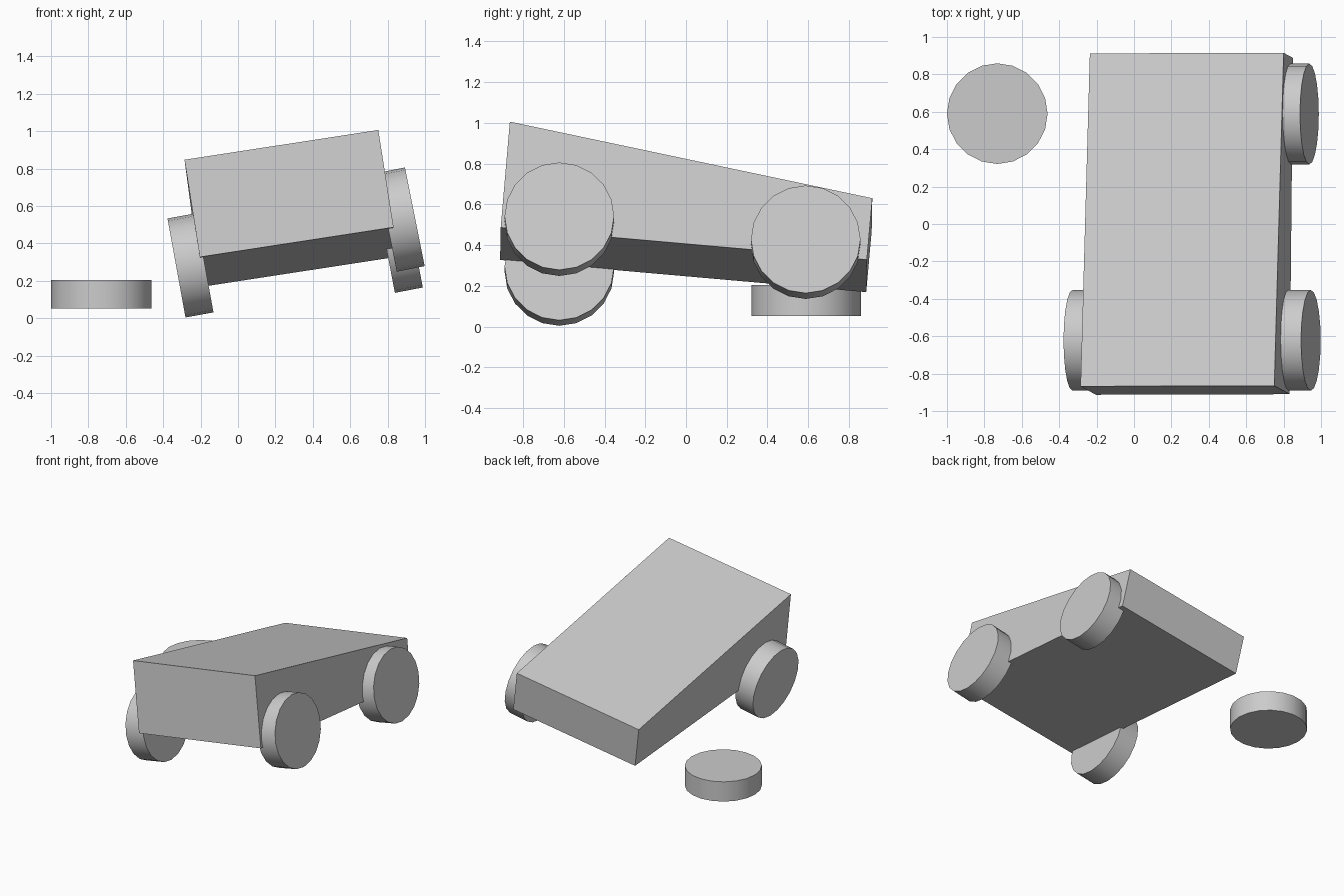
import bpy, bmesh
from math import radians
from mathutils import Vector

if "Cube" in bpy.data.objects:
    bpy.data.objects.remove(bpy.data.objects["Cube"])

# wedge-shaped body: right-hand profile extruded along the tilted width direction
profile = [(0.75, -0.865, 1.006), (0.832, -0.91, 0.486),
           (0.85, 0.888, 0.328), (0.80, 0.915, 0.63)]
width = Vector((-1.036, -0.003, -0.159))
bm = bmesh.new()
face = bm.faces.new([bm.verts.new(p) for p in profile])
ext = bmesh.ops.extrude_face_region(bm, geom=[face], use_keep_orig=True)
bmesh.ops.translate(bm, vec=width,
                    verts=[g for g in ext["geom"] if isinstance(g, bmesh.types.BMVert)])
bmesh.ops.recalc_face_normals(bm, faces=bm.faces)
mesh = bpy.data.meshes.new("body")
bm.to_mesh(mesh)
bm.free()
bpy.context.collection.objects.link(bpy.data.objects.new("body", mesh))


def wheel(name, location, tilt):
    bpy.ops.mesh.primitive_cylinder_add(vertices=20, radius=0.269, depth=0.152,
                                        location=location,
                                        rotation=(0, radians(tilt), 0))
    bpy.context.object.name = name
    bpy.ops.object.shade_smooth_by_angle(angle=radians(30))


# three mounted wheels leaning with the body
wheel("front_left_wheel", (-0.254, -0.622, 0.282), 79.7)
wheel("front_right_wheel", (0.871, -0.622, 0.527), 78.7)
wheel("back_right_wheel", (0.863, 0.588, 0.414), 79.2)

# the wheel that has come off and lies flat
wheel("loose_wheel", (-0.731, 0.59, 0.128), 0)
